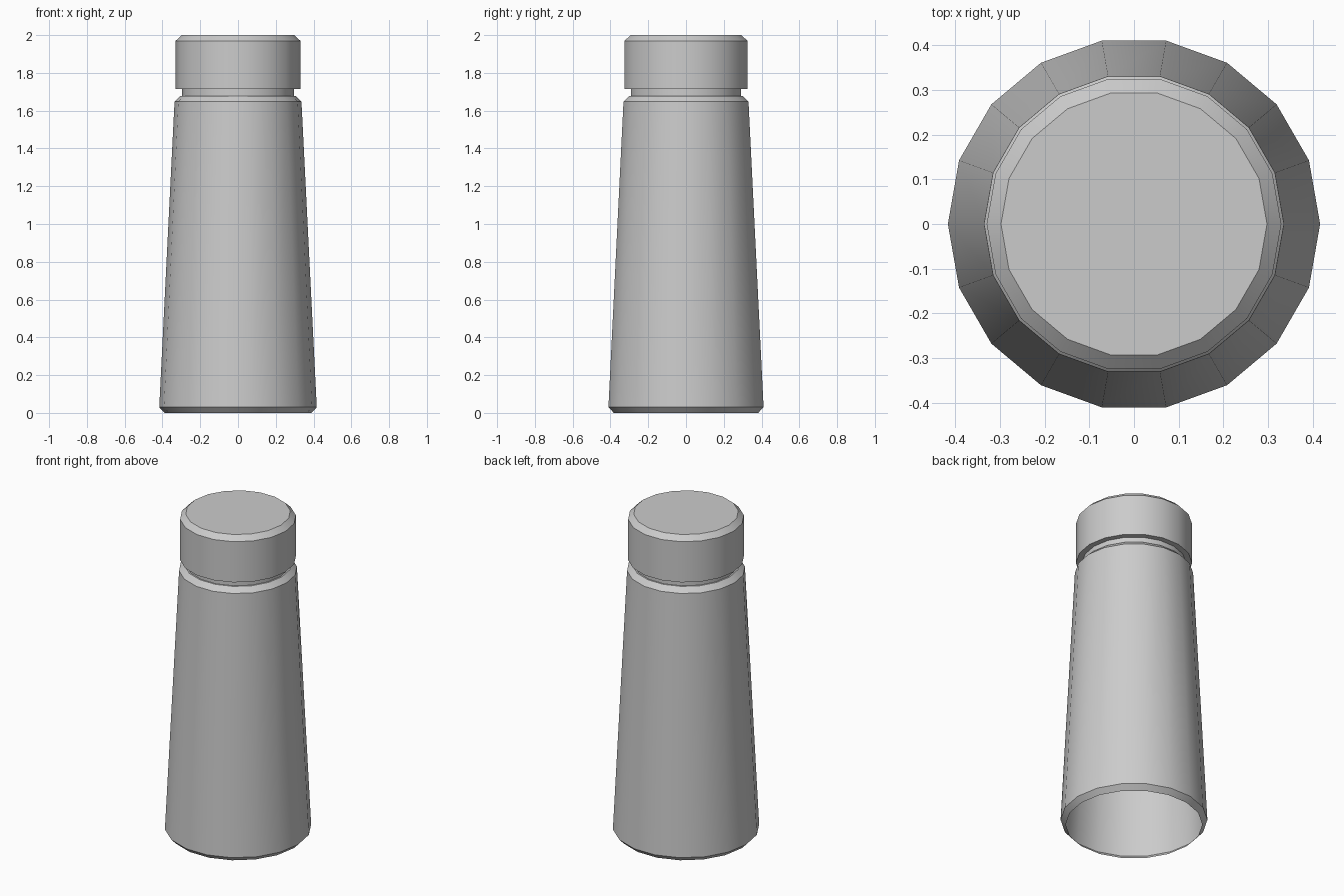
import bpy, bmesh
from math import cos, sin, pi, radians

SIDES = 18

cube = bpy.data.objects.get("Cube")
if cube:
    bpy.data.objects.remove(cube, do_unlink=True)

grey = bpy.data.materials.new("light grey")
grey.use_nodes = True
colour = (0.6, 0.6, 0.6, 1)
grey.diffuse_color = colour
grey.node_tree.nodes["Principled BSDF"].inputs["Base Color"].default_value = colour


def lathe(name, profile, close_top=False):
    """Spin a (radius, height) profile, listed from bottom to top, around z."""
    bm = bmesh.new()
    rings = [[bm.verts.new((r * cos(2 * pi * i / SIDES), r * sin(2 * pi * i / SIDES), z))
              for i in range(SIDES)] for r, z in profile]
    for low, high in zip(rings, rings[1:]):
        for i in range(SIDES):
            j = (i + 1) % SIDES
            bm.faces.new((low[i], low[j], high[j], high[i]))
    if close_top:
        bm.faces.new(rings[-1])
    mesh = bpy.data.meshes.new(name)
    bm.to_mesh(mesh)
    bm.free()
    mesh.materials.append(grey)
    obj = bpy.data.objects.new(name, mesh)
    bpy.context.collection.objects.link(obj)
    bpy.ops.object.select_all(action="DESELECT")
    obj.select_set(True)
    bpy.context.view_layer.objects.active = obj
    bpy.ops.object.shade_smooth_by_angle(angle=radians(30))
    return obj


# Tapered hollow body, open underneath, with bevelled rim and shoulder
lathe("body", [(0.388, 0), (0.417, 0.03), (0.336, 1.648), (0.305, 1.678), (0.296, 1.678)])
# Narrow neck between body and cap
lathe("neck", [(0.296, 1.678), (0.296, 1.715)])
# Cap with flat underside and bevelled top edge
lathe("cap", [(0.296, 1.715), (0.33, 1.715), (0.33, 1.97), (0.298, 2)], close_top=True)
